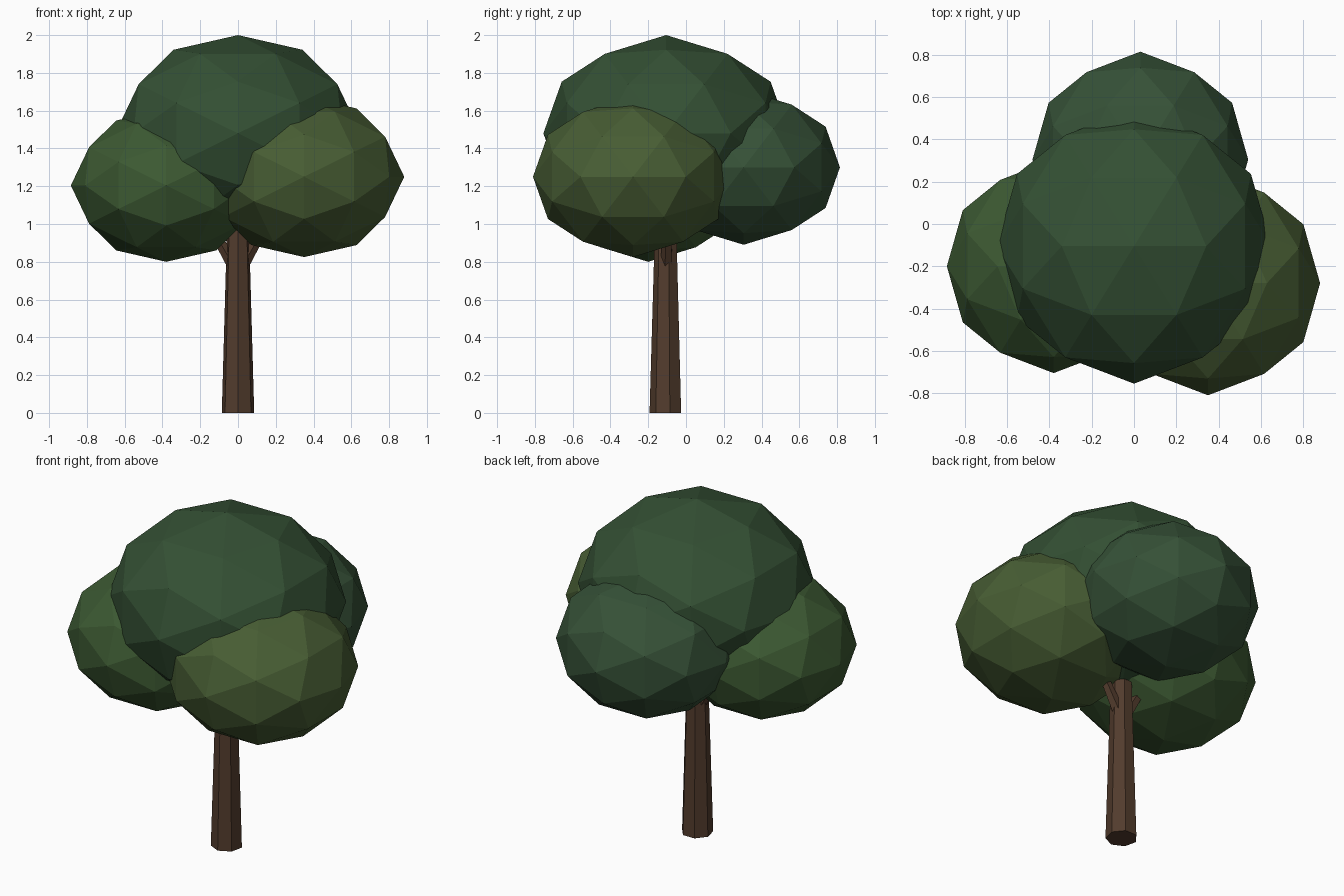
import bpy, bmesh
from math import sqrt, sin, cos, tau
from itertools import product
from mathutils import Vector

if "Cube" in bpy.data.objects:
    bpy.data.objects.remove(bpy.data.objects["Cube"])


def finish(bm, name, color):
    bmesh.ops.recalc_face_normals(bm, faces=bm.faces[:])
    me = bpy.data.meshes.new(name)
    bm.to_mesh(me)
    bm.free()
    ob = bpy.data.objects.new(name, me)
    bpy.context.collection.objects.link(ob)
    mat = bpy.data.materials.new(name + "_color")
    mat.diffuse_color = (*color, 1)
    mat.use_nodes = True
    mat.node_tree.nodes["Principled BSDF"].inputs["Base Color"].default_value = mat.diffuse_color
    me.materials.append(mat)
    return ob


def foliage(name, center, radius, height, color):
    # 80-sided icosphere standing on an edge midpoint: hull of its 42 directions
    phi = (1 + sqrt(5)) / 2
    seeds = [(1, 0, phi), (0, 0, 1), (phi, 1 / phi, 1)]
    points = set()
    for seed in seeds:
        unit = Vector(seed).normalized()
        for k in range(3):
            for s in product((1, -1), repeat=3):
                # + 0.0 merges negative zeros
                points.add(tuple(round(unit[(i + k) % 3] * s[i], 5) + 0.0 for i in range(3)))
    bm = bmesh.new()
    for p in sorted(points):
        bm.verts.new((center[0] + p[0] * radius, center[1] + p[1] * radius,
                      center[2] + p[2] * height))
    bmesh.ops.convex_hull(bm, input=bm.verts[:])
    return finish(bm, name, color)


def limb(name, start, end, r0, r1, sides, color):
    # tapered faceted cylinder between two points, first corner facing front
    start, end = Vector(start), Vector(end)
    axis = (end - start).normalized()
    front = Vector((0, -1, 0))
    side = front.cross(axis)
    bm = bmesh.new()
    rings = []
    for c, r in ((start, r0), (end, r1)):
        rings.append([bm.verts.new(c + r * (front * cos(tau * i / sides) + side * sin(tau * i / sides)))
                      for i in range(sides)])
    for i in range(sides):
        j = (i + 1) % sides
        bm.faces.new((rings[0][i], rings[0][j], rings[1][j], rings[1][i]))
    for ring in rings:
        bm.faces.new(ring)
    return finish(bm, name, color)


# trunk and two short branches
BARK = (0.085, 0.045, 0.026)
limb("trunk", (0, -0.105, 0), (0, -0.105, 0.97), 0.088, 0.06, 7, BARK)
for label, s in (("left", -1), ("right", 1)):
    limb(label + "_branch", (s * 0.03, -0.1, 0.79), (s * 0.14, -0.1, 0.98), 0.034, 0.024, 5, BARK)

# foliage clumps
foliage("crown_foliage", (0, -0.105, 1.48), 0.65, 0.52, (0.034, 0.080, 0.034))
foliage("left_foliage", (-0.38, -0.2, 1.204), 0.505, 0.404, (0.045, 0.100, 0.032))
foliage("right_foliage", (0.35, -0.28, 1.25), 0.53, 0.425, (0.064, 0.110, 0.034))
foliage("back_foliage", (0.03, 0.305, 1.3), 0.51, 0.41, (0.036, 0.082, 0.038))
